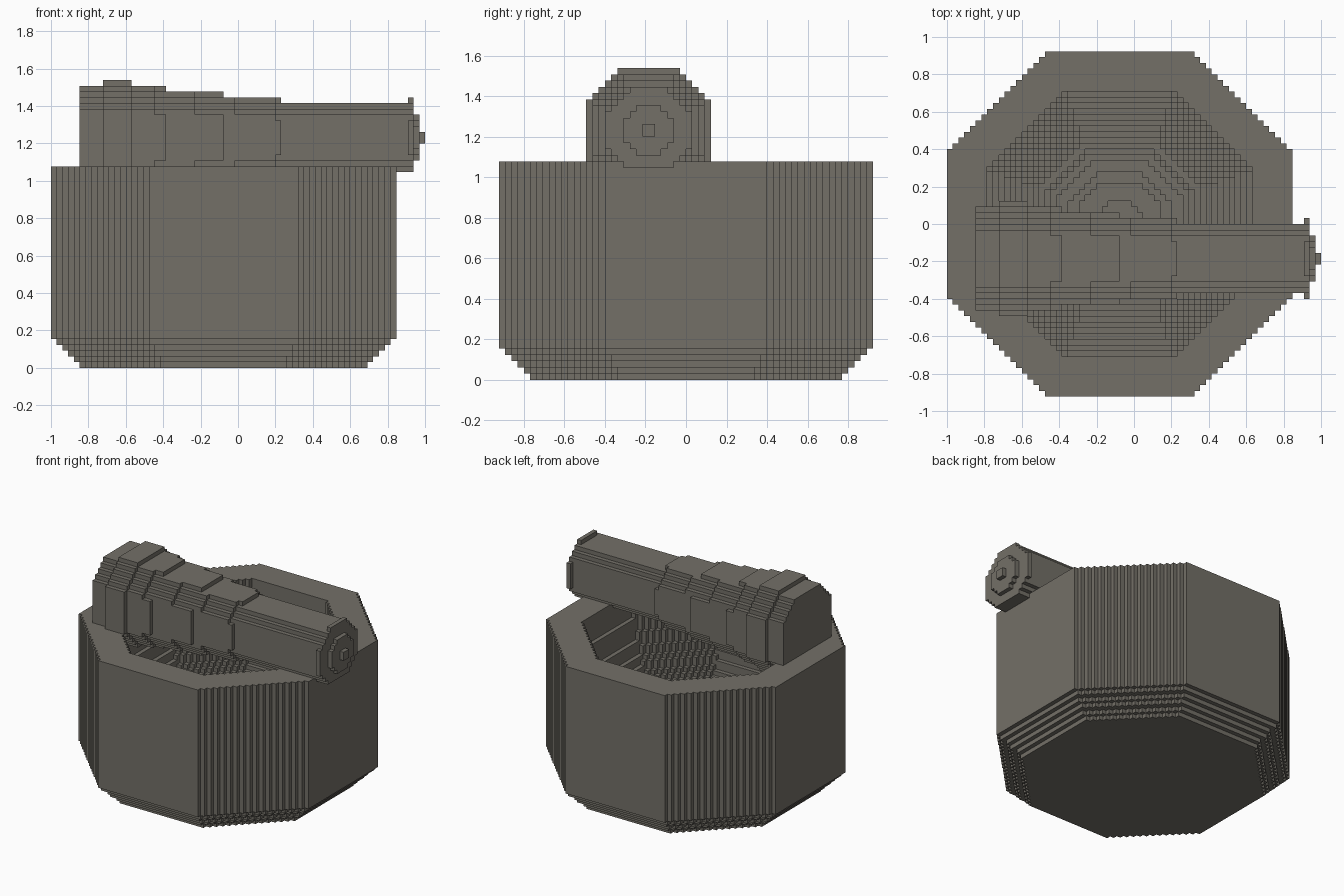
import bpy
import math
from mathutils import Vector

if "Cube" in bpy.data.objects:
    bpy.data.objects.remove(bpy.data.objects["Cube"])

U = 2 / 65                      # block size: 65 blocks along the longest side
ROOT2 = math.sqrt(2)

stone = bpy.data.materials.new("grey_stone")
stone.diffuse_color = (0.172, 0.160, 0.137, 1)
stone.use_nodes = True
stone.node_tree.nodes["Principled BSDF"].inputs["Base Color"].default_value = stone.diffuse_color


def octagon(a, b, r, spread=0.0):
    """True if the block centre (a, b) lies in an octagon of half-width r."""
    a, b = abs(a), abs(b)
    return max(a, b) < r and a + b < ROOT2 * (r + spread)


# Corners of a block face, for each axis, wound to face the positive direction
SQUARE = ((0, 0), (1, 0), (1, 1), (0, 1))


def block_object(name, cells):
    """Skin a set of blocks, keeping only the faces that are exposed."""
    ids, faces = {}, []
    for cell in cells:
        for axis in range(3):
            for side in (0, 1):
                near = list(cell)
                near[axis] += 2 * side - 1
                if tuple(near) in cells:
                    continue
                face = []
                for p, q in SQUARE:
                    v = list(cell)
                    v[axis] += side
                    v[(axis + 1) % 3] += p
                    v[(axis + 2) % 3] += q
                    face.append(ids.setdefault(tuple(v), len(ids)))
                faces.append(face if side else face[::-1])
    verts = [Vector((i * U - 1, j * U, k * U)) for i, j, k in ids]
    mesh = bpy.data.meshes.new(name)
    mesh.from_pydata(verts, [], faces)
    mesh.materials.append(stone)
    obj = bpy.data.objects.new(name, mesh)
    bpy.context.collection.objects.link(obj)
    return obj


# Mortar: octagonal bowl with a chamfered foot and a rounded hollow
HEIGHT, FLOOR, OUTER, INNER = 35, 5, 30, 23
bowl = set()
for k in range(HEIGHT):
    outer = min(OUTER, 25 + k)
    drop = (HEIGHT - k - 0.5) / (HEIGHT - FLOOR)
    hollow = INNER * math.sqrt(max(0.0, 1 - drop * drop))
    for i in range(60):
        for j in range(-30, 30):
            a, b = i - 29.5, j + 0.5
            if octagon(a, b, outer) and not octagon(a, b, hollow):
                bowl.add((i, j, k))
block_object("mortar_bowl", bowl)


# Pestle: lies along x over the rim, thick head at the left, small knob at the right
def pestle_radius(i):
    if i < 9:
        return 9.0
    if i < 14:
        return 10.0
    if i < 62:
        return max(5.95, 10.5 - 0.1 * (i + 0.5))
    return {62: 7.0, 63: 3.6, 64: 1.0}[i]


pestle = set()
for i in range(5, 65):
    r = pestle_radius(i)
    spread = 0.45 if i < 62 else 0.0
    for j in range(-16, 4):
        for k in range(30, 50):
            if i == 62 and k < 34:      # collar is flat underneath
                continue
            if octagon(j + 6.5, k - 39.5, r, spread):
                pestle.add((i, j, k))
block_object("pestle", pestle)
